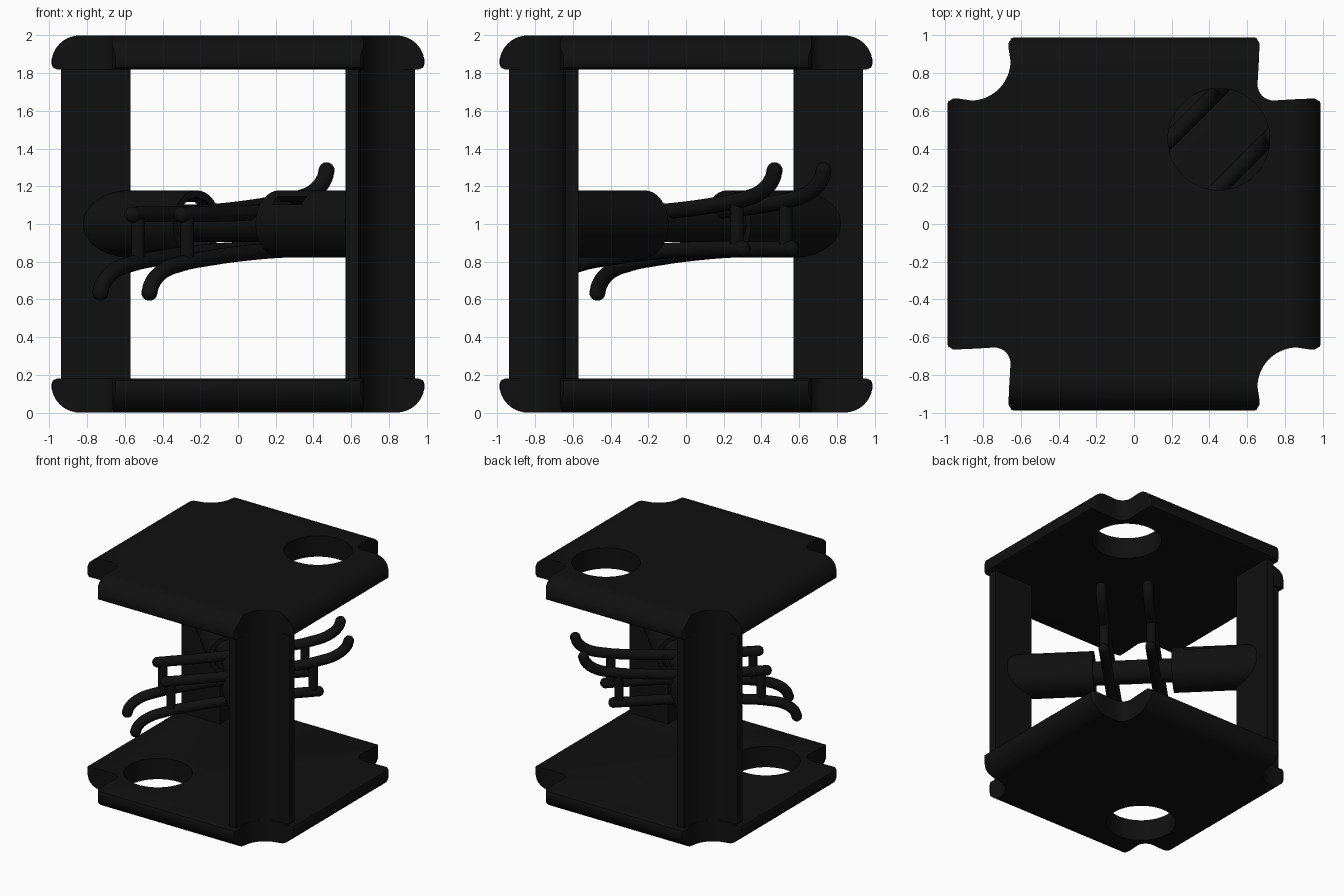
import bpy, bmesh, math
from mathutils import Vector, Matrix

if "Cube" in bpy.data.objects:
    bpy.data.objects.remove(bpy.data.objects["Cube"])

black = bpy.data.materials.new("black")
black.diffuse_color = (0.005, 0.005, 0.005, 1)
black.use_nodes = True
black.node_tree.nodes["Principled BSDF"].inputs["Base Color"].default_value = black.diffuse_color
R2 = math.sqrt(2)


def finish(ob, smooth=True):
    ob.data.materials.append(black)
    if smooth:
        bpy.ops.object.select_all(action='DESELECT')
        ob.select_set(True)
        bpy.context.view_layer.objects.active = ob
        bpy.ops.object.shade_smooth_by_angle(angle=math.radians(35))
    return ob


def loft(name, rings):
    """Closed solid from a stack of equal-length rings."""
    bm = bmesh.new()
    rows = [[bm.verts.new(p) for p in r] for r in rings]
    n = len(rows[0])
    for a, b in zip(rows, rows[1:]):
        for i in range(n):
            bm.faces.new((a[i], a[(i + 1) % n], b[(i + 1) % n], b[i]))
    bm.faces.new(rows[0][::-1])
    bm.faces.new(rows[-1])
    bmesh.ops.recalc_face_normals(bm, faces=bm.faces)
    me = bpy.data.meshes.new(name)
    bm.to_mesh(me)
    bm.free()
    ob = bpy.data.objects.new(name, me)
    bpy.context.collection.objects.link(ob)
    return ob


def rod(name, a, b, r, n=48):
    a, b = Vector(a), Vector(b)
    rot = (b - a).to_track_quat('Z', 'Y').to_matrix()
    ring = [rot @ Vector((r * math.cos(t), r * math.sin(t), 0))
            for t in (2 * math.pi * i / n for i in range(n))]
    return loft(name, [[a + p for p in ring], [b + p for p in ring]])


def cut(ob, tool, op='DIFFERENCE'):
    m = ob.modifiers.new("cut", 'BOOLEAN')
    m.object, m.operation, m.solver = tool, op, 'EXACT'
    bpy.context.view_layer.objects.active = ob
    bpy.ops.object.modifier_apply(modifier=m.name)
    bpy.data.objects.remove(tool)


def arc(c, r, n=14):
    """Concave corner arc from 270 to 180 degrees."""
    return [(c + r * math.cos(t), c + r * math.sin(t))
            for t in (math.radians(270 - 90 * i / n) for i in range(n + 1))]


def outline():
    lobe = [(.995, .62), (.985, .65), (.96, .665), (.93, .665)]
    pts = []
    for k in range(4):
        mid = arc(.865, .21) if k % 2 else [(.86, .662)] + arc(.74, .085, 8) + [(.662, .86)]
        q = lobe + mid + [(y, x) for x, y in lobe[::-1]]
        for x, y in q:
            for _ in range(k):
                x, y = -y, x
            pts.append((x, y))
    return pts


# end plates: rounded slab trimmed to the notched outline, with a round hole
def plate(name, z_of, hole):
    prof = [(.03, 0), (.009, .009), (0, .03)]
    prof += [(.15 * (1 - math.cos(t)), .03 + .15 * math.sin(t))
             for t in (math.radians(9 * i) for i in range(1, 11))]
    rings = []
    for inset, z in prof:
        h = .99 - inset
        rings.append([(h, h, z_of(z)), (-h, h, z_of(z)), (-h, -h, z_of(z)), (h, -h, z_of(z))])
    ob = loft(name, rings)
    pts = outline()
    cut(ob, loft("trim", [[(x, y, z_of(z)) for x, y in pts] for z in (-.1, .3)]), 'INTERSECT')
    cut(ob, rod("hole", (hole, hole, z_of(-.1)), (hole, hole, z_of(.3)), .27, 64))
    finish(ob)


plate("bottom_plate", lambda z: .18 - z, -.45)
plate("top_plate", lambda z: 1.82 + z, .45)

# scooped corner columns
section = [(.57, .57), (.94, .57), (.94, .64)] + arc(.87, .22) + [(.64, .94), (.57, .94)]
for name, sx in (("front_column", 1), ("back_column", -1)):
    finish(loft(name, [[(sx * x, -sx * y, z) for x, y in section] for z in (.1, 1.9)]))

# horizontal axle with a slotted sleeve at each column
axis = Vector((1, -1, 0)) / R2
side = Vector((1, 1, 0)) / R2
mid = Vector((0, 0, 1))
finish(rod("axle", mid - axis * .9, mid + axis * .9, .095))
for name, s in (("front_sleeve", 1), ("back_sleeve", -1)):
    ob = rod(name, mid + axis * s * .31, mid + axis * s * .98, .178, 64)
    cut(ob, rod("bore", mid + axis * s * .2, mid + axis * s * .8, .14, 64))
    out = (Vector((0, 0, 1)) - side * s).normalized()
    across = axis.cross(out)
    slot = []
    for d in (.08, .25):
        c = mid + out * d
        slot.append([c + axis * s * a + across * w
                     for a, w in ((.4, -.03), (.62, -.03), (.62, .03), (.4, .03))])
    cut(ob, loft("slot", slot))
    finish(ob)

# curved rails, one pair sweeping down and one sweeping up, joined by struts
path = [(-.6, .635), (-.588, .68), (-.535, .745), (-.43, .79), (-.28, .82),
        (-.1, .845), (.1, .862), (.43, .87)]


def rail(name, pts, r=.042):
    cu = bpy.data.curves.new(name, 'CURVE')
    cu.dimensions = '3D'
    cu.bevel_depth, cu.bevel_resolution, cu.resolution_u = r, 5, 8
    cu.use_fill_caps = True
    sp = cu.splines.new('BEZIER')
    sp.bezier_points.add(len(pts) - 1)
    for b, p in zip(sp.bezier_points, pts):
        b.co = p
        b.handle_left_type = b.handle_right_type = 'AUTO'
    ob = bpy.data.objects.new(name, cu)
    bpy.context.collection.objects.link(ob)
    ob.data.materials.append(black)
    for p in (pts[0], pts[-1]):
        bpy.ops.mesh.primitive_uv_sphere_add(segments=20, ring_count=12, radius=r, location=p)
        bpy.context.object.name = name + "_tip"
        finish(bpy.context.object)


for label, o in (("left", -.13), ("right", .13)):
    rail(label + "_lower_rail", [(s + o, s - o, z) for s, z in path])
    rail(label + "_upper_rail", [(-s + o, -s - o, 1.92 - z) for s, z in path])
    finish(rod(label + "_front_strut", (-.4 + o, -.4 - o, .8), (-.4 + o, -.4 - o, 1.05), .036, 20))
    finish(rod(label + "_back_strut", (.4 + o, .4 - o, .87), (.4 + o, .4 - o, 1.12), .036, 20))
